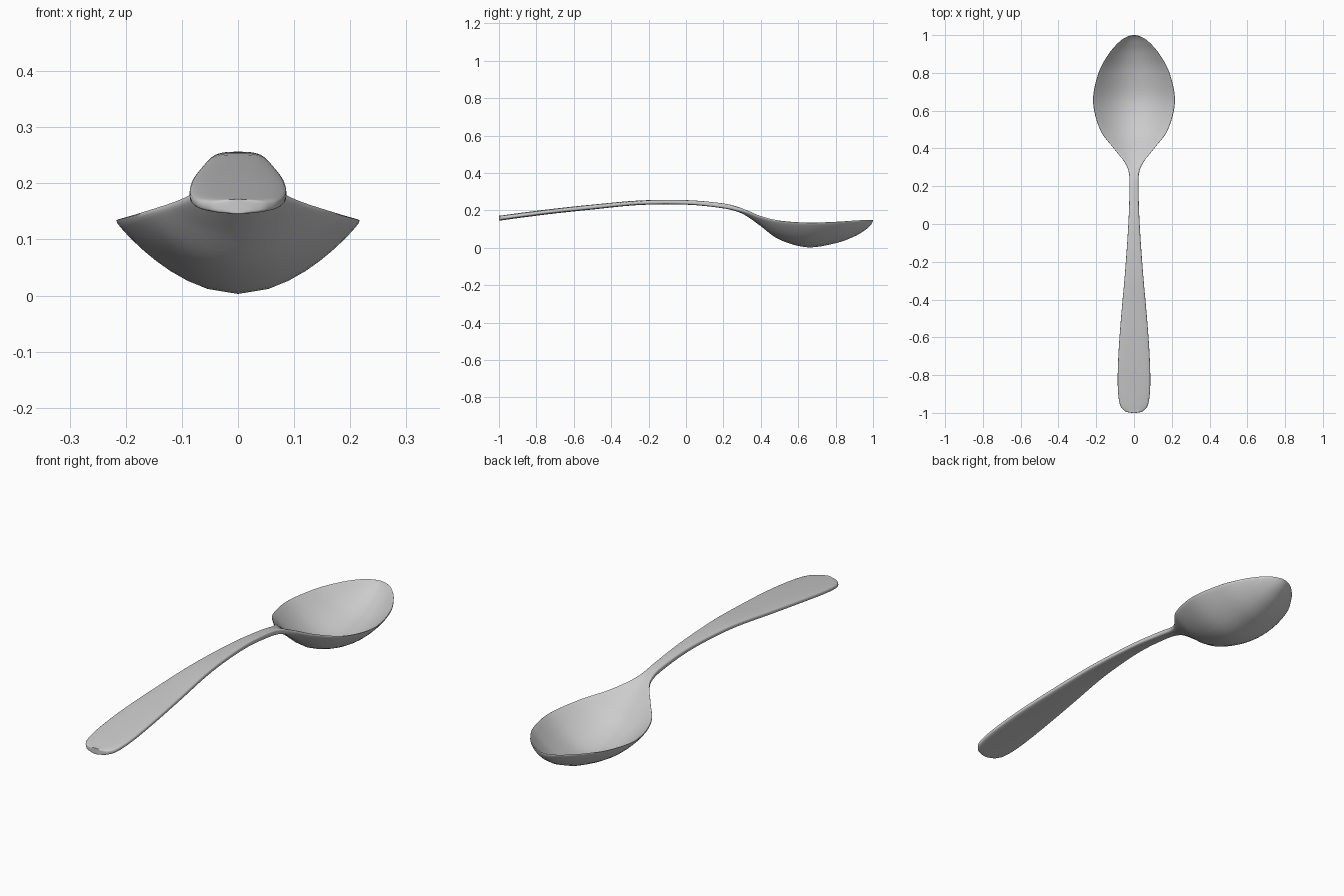
import bpy, bmesh, math

if "Cube" in bpy.data.objects:
    bpy.data.objects.remove(bpy.data.objects["Cube"])

# Stations along the spoon: y, half width, edge height, centre height, half thickness
STATIONS = [
    (-1.00, 0.000, 0.159, 0.159, 0.013),
    (-0.997, 0.030, 0.159, 0.159, 0.013),
    (-0.985, 0.055, 0.160, 0.160, 0.013),
    (-0.95, 0.076, 0.165, 0.165, 0.013),
    (-0.86, 0.086, 0.177, 0.177, 0.013),
    (-0.70, 0.083, 0.197, 0.197, 0.013),
    (-0.50, 0.069, 0.218, 0.218, 0.013),
    (-0.25, 0.047, 0.241, 0.241, 0.012),
    (0.00, 0.030, 0.243, 0.243, 0.012),
    (0.18, 0.024, 0.227, 0.227, 0.013),
    (0.27, 0.027, 0.211, 0.208, 0.013),
    (0.33, 0.052, 0.193, 0.178, 0.012),
    (0.40, 0.107, 0.166, 0.127, 0.011),
    (0.50, 0.180, 0.144, 0.053, 0.009),
    (0.65, 0.217, 0.134, 0.011, 0.008),
    (0.80, 0.188, 0.138, 0.033, 0.008),
    (0.90, 0.134, 0.144, 0.069, 0.008),
    (0.96, 0.083, 0.147, 0.105, 0.008),
    (0.99, 0.041, 0.148, 0.131, 0.006),
    (1.00, 0.000, 0.148, 0.148, 0.003),
]
STEPS, RING = 6, 40


def catmull(p0, p1, p2, p3, t):
    return [0.5 * (2 * b + (c - a) * t + (2 * a - 5 * b + 4 * c - d) * t * t
                   + (3 * b - a - 3 * c + d) * t ** 3)
            for a, b, c, d in zip(p0, p1, p2, p3)]


def mirrored(p):
    return (p[0], -p[1]) + tuple(p[2:])


def spow(v, e):
    return math.copysign(abs(v) ** e, v) if abs(v) > 1e-9 else 0.0


# Mirrored neighbours make both ends close roundly
pts = [mirrored(STATIONS[1])] + STATIONS + [mirrored(STATIONS[-2])]
rows = []
for i in range(1, len(pts) - 2):
    rows += [catmull(*pts[i - 1:i + 3], k / STEPS) for k in range(STEPS)]
rows.append(STATIONS[-1])

# Loft a rounded flat section, dished where the centre is below the edge
bm = bmesh.new()
rings = []
for y, w, edge, centre, h in rows:
    ring = []
    for k in range(RING):
        a = 2 * math.pi * k / RING
        u = spow(math.cos(a), 0.75)
        z = centre + (edge - centre) * abs(u) ** 1.9 + h * spow(math.sin(a), 0.5)
        ring.append(bm.verts.new((max(w, 0) * u, y, z)))
    rings.append(ring)
for r0, r1 in zip(rings, rings[1:]):
    for k in range(RING):
        j = (k + 1) % RING
        bm.faces.new((r0[k], r0[j], r1[j], r1[k]))
bmesh.ops.remove_doubles(bm, verts=bm.verts, dist=0.00005)
bmesh.ops.recalc_face_normals(bm, faces=bm.faces)

mesh = bpy.data.meshes.new("spoon")
bm.to_mesh(mesh)
bm.free()
spoon = bpy.data.objects.new("spoon", mesh)
bpy.context.collection.objects.link(spoon)
bpy.context.view_layer.objects.active = spoon
spoon.select_set(True)
bpy.ops.object.shade_smooth_by_angle(angle=math.radians(50))
